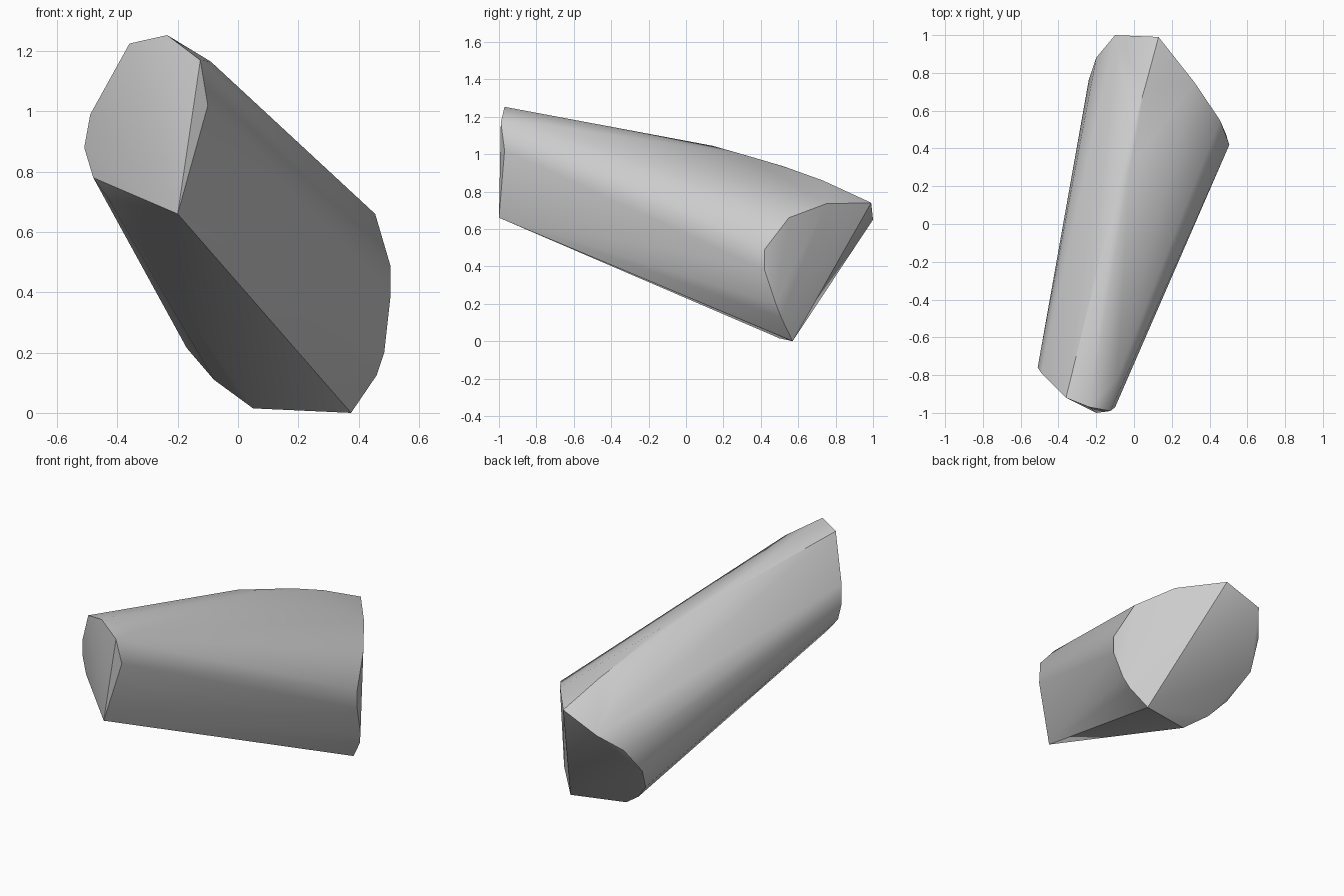
import bpy
import bmesh

# Remove the default object
default_cube = bpy.data.objects.get("Cube")
if default_cube:
    bpy.data.objects.remove(default_cube, do_unlink=True)


def make_material(name, colour):
    material = bpy.data.materials.new(name)
    material.use_nodes = True
    material.diffuse_color = colour
    shader = next(n for n in material.node_tree.nodes if n.type == 'BSDF_PRINCIPLED')
    shader.inputs["Base Color"].default_value = colour
    return material


def make_hull(name, outlines, material):
    """Wrap a convex skin around the given outlines."""
    bm = bmesh.new()
    for outline in outlines:
        for point in outline:
            bm.verts.new(point)
    hull = bmesh.ops.convex_hull(bm, input=bm.verts[:])
    unused = {v for v in hull["geom_interior"] + hull["geom_unused"]
              if isinstance(v, bmesh.types.BMVert)}
    bmesh.ops.delete(bm, geom=list(unused), context='VERTS')
    bmesh.ops.recalc_face_normals(bm, faces=bm.faces[:])
    mesh = bpy.data.meshes.new(name)
    bm.to_mesh(mesh)
    bm.free()
    mesh.materials.append(material)
    obj = bpy.data.objects.new(name, mesh)
    bpy.context.collection.objects.link(obj)
    return obj


# Narrow front end, ending in a low pointed tip
front_tip = (-.2, -1, .66)
front_rim = [
    (-.43, -.74, .71), (-.48, -.77, .78), (-.51, -.76, .88), (-.49, -.79, .99),
    (-.36, -.92, 1.225), (-.235, -.97, 1.253), (-.125, -.99, 1.17),
    (-.1, -.97, 1.02), (-.09, -.82, 1.165),
]

# Wide back end: two slanted cuts that meet along one edge
back_edge = [(.375, .57, 0), (.13, .99, .74)]
back_right_rim = [
    (-.1, 1, .65), (-.2, .88, .54), (-.24, .76, .38),
    (-.17, .63, .215), (-.08, .57, .11), (.05, .5, .015),
]
back_left_rim = [
    (.32, .75, .735), (.455, .55, .66), (.505, .42, .49),
    (.505, .42, .38), (.485, .48, .2), (.46, .51, .125),
]

# Rounded ridge that runs down to the back edge
top_ridge = [(-.1, .14, 1.045), (-.02, .3, 1), (0, .52, .935), (.06, .73, .86)]

grey = make_material("plain grey", (.6, .6, .6, 1))
body = make_hull("tapered_body", [[front_tip], front_rim, back_edge,
                                  back_right_rim, back_left_rim, top_ridge], grey)

# Smooth the rounded sides and keep the cut edges crisp
bpy.ops.object.select_all(action='DESELECT')
body.select_set(True)
bpy.context.view_layer.objects.active = body
bpy.ops.object.shade_smooth_by_angle(angle=.6)
